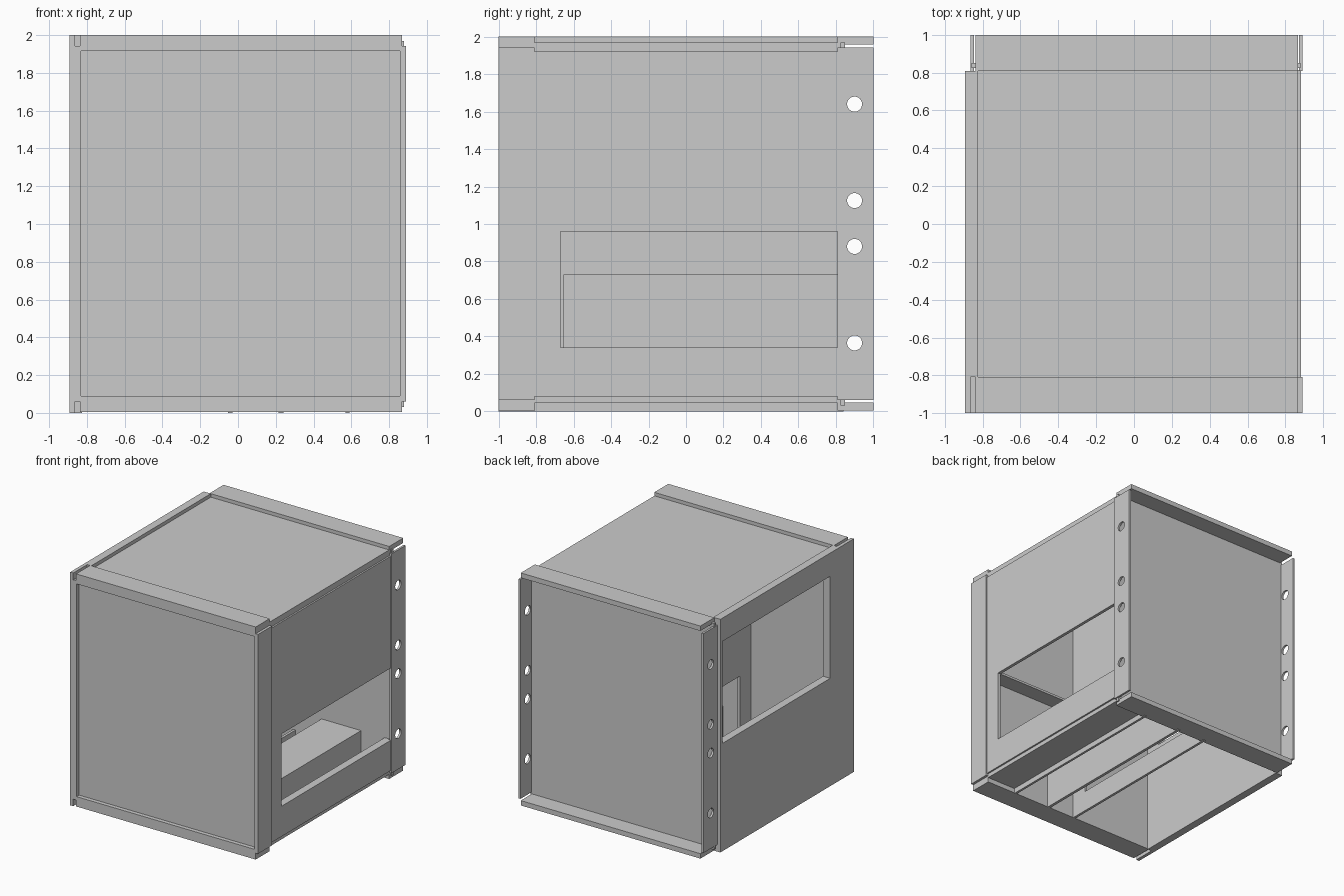
import bpy
import bmesh
import math
from mathutils import Matrix

old = bpy.data.objects.get("Cube")
if old:
    bpy.data.objects.remove(old, do_unlink=True)

grey = bpy.data.materials.new("plain grey")
grey.use_nodes = True
colour = (0.6, 0.6, 0.6, 1)
grey.diffuse_color = colour
grey.node_tree.nodes["Principled BSDF"].inputs["Base Color"].default_value = colour


def add_object(name, bm):
    mesh = bpy.data.meshes.new(name)
    bm.to_mesh(mesh)
    bm.free()
    mesh.materials.append(grey)
    obj = bpy.data.objects.new(name, mesh)
    bpy.context.collection.objects.link(obj)
    return obj


def box(name, x, y, z):
    """Box from three (low, high) spans."""
    bm = bmesh.new()
    bmesh.ops.create_cube(bm, size=1)
    for v in bm.verts:
        for axis, (low, high) in enumerate((x, y, z)):
            v.co[axis] = high if v.co[axis] > 0 else low
    return add_object(name, bm)


def cut(obj, cutter):
    """Cut one object out of another, then drop the cutter."""
    cutter.hide_render = True
    mod = obj.modifiers.new("cut", "BOOLEAN")
    mod.operation = "DIFFERENCE"
    mod.solver = "EXACT"
    mod.object = cutter
    bpy.context.view_layer.objects.active = obj
    bpy.ops.object.modifier_apply(modifier=mod.name)
    bpy.data.objects.remove(cutter, do_unlink=True)


def hole_cutter():
    bm = bmesh.new()
    turn = Matrix.Rotation(math.pi / 2, 4, "Y")
    for z in (0.365, 0.88, 1.125, 1.64):
        bmesh.ops.create_cone(bm, cap_ends=True, segments=32, radius1=0.04, radius2=0.04,
                              depth=3, matrix=Matrix.Translation((0, 0.9, z)) @ turn)
    return add_object("hole_cutter", bm)


inner = (-0.81, 0.84)
flange_z = (0.06, 1.942)

# Flanges around the front and back, thinner at the back
for end, y, rail, post in (("front", (-1, -0.81), 0.085, 0.033),
                           ("back", (0.81, 1), 0.042, 0.018)):
    box(end + "_top_flange", (-0.837, 0.868), y, (2 - rail, 2))
    box(end + "_bottom_flange", (-0.837, 0.868), y, (0.005, rail + 0.005))
    for side, x in (("left", (0.89 - post, 0.89)), ("right", (-0.865, post - 0.865))):
        flange = box(end + "_" + side + "_flange", x, y, flange_z)
        if end == "back":
            cut(flange, hole_cutter())

# Recessed front and back panels
box("front_panel", (-0.845, 0.87), (-0.965, -0.81), (0.07, 1.94))
box("back_panel", (-0.86, 0.88), (0.825, 0.85), (0.03, 1.97))

# Thick side wall with a large window
for name, x, y in (("right_outer_wall", (-0.893, -0.864), (-1, 0.81)),
                   ("right_inner_wall", (-0.864, -0.825), (-0.81, 0.81))):
    wall = box(name, x, y, (0, 2))
    cut(wall, box("window_cutter", (-1, -0.5), (-0.68, 0.78), (0.925, 1.8)))

# Opposite wall with a low opening
wall = box("left_wall", (0.855, 0.882), (-0.81, 0.815), (0.08, 1.92))
cut(wall, box("opening_cutter", (0.5, 1), (-0.67, 0.9), (0.34, 0.96)))
box("opening_sill", (0.815, 0.858), inner, (0.315, 0.34))
box("opening_ledge", (-0.03, 0.858), (-0.81, -0.67), (0.96, 0.98))

# Top panel and partial floor
box("top_panel", (-0.825, 0.868), inner, (1.92, 1.97))
box("floor_strip", (0.57, 0.868), inner, (0.045, 0.08))

# Full-height divider with a pass-through
divider = box("divider", (-0.052, -0.03), inner, (0, 1.93))
cut(divider, box("pass_cutter", (-0.2, 0.1), (-0.655, 0.9), (0.18, 0.727)))

# Raised inner bench
box("bench_inner_side", (0.215, 0.24), inner, (0, 0.32))
box("bench_outer_side", (0.57, 0.59), inner, (0, 0.32))
box("bench_top", (0.215, 0.59), inner, (0.315, 0.34))
